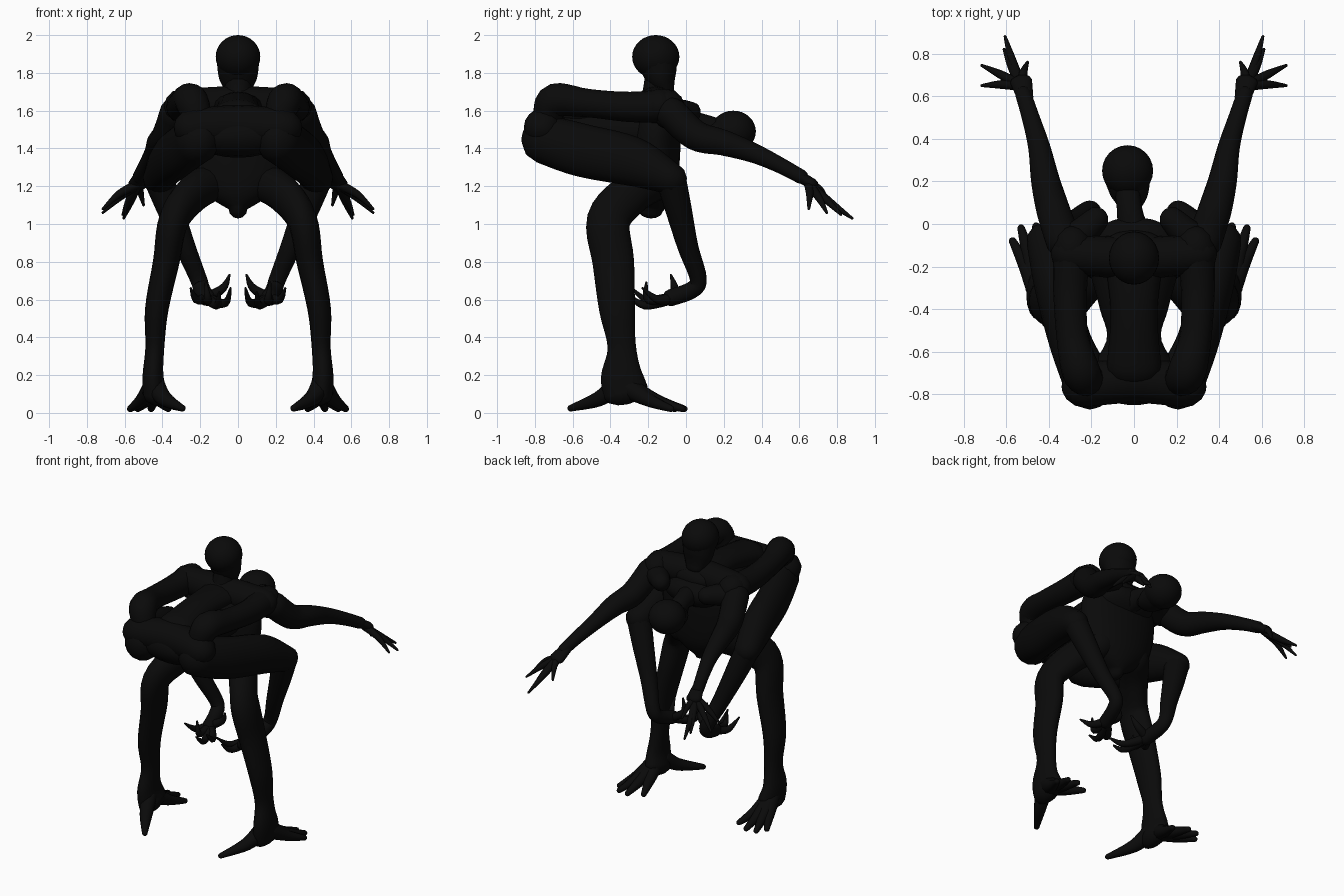
import bpy, bmesh, math
from mathutils import Vector

old = bpy.data.objects.get("Cube")
if old:
    bpy.data.objects.remove(old, do_unlink=True)

# One near-black skin colour
SKIN = (0.003, 0.003, 0.003, 1)
skin = bpy.data.materials.new("black_skin")
skin.use_nodes = True
skin.diffuse_color = SKIN
skin.node_tree.nodes["Principled BSDF"].inputs["Base Color"].default_value = SKIN


def finish(name, bm):
    bmesh.ops.recalc_face_normals(bm, faces=bm.faces[:])
    mesh = bpy.data.meshes.new(name)
    bm.to_mesh(mesh)
    bm.free()
    mesh.materials.append(skin)
    for poly in mesh.polygons:
        poly.use_smooth = True
    obj = bpy.data.objects.new(name, mesh)
    bpy.context.collection.objects.link(obj)
    return obj


def spline(values, steps):
    """Catmull-Rom interpolation through vectors of any length."""
    result = []
    last = len(values) - 1
    for i in range(last):
        a, b = values[max(i - 1, 0)], values[i]
        c, d = values[i + 1], values[min(i + 2, last)]
        for k in range(steps):
            t = k / steps
            result.append([q + t / 2 * (r - p + t * (2*p - 5*q + 4*r - s + t * (3*q - p - 3*r + s)))
                           for p, q, r, s in zip(a, b, c, d)])
    result.append(list(values[last]))
    return result


def tube(name, points, side=1, sides=16, steps=5):
    """Loft along points (x, y, z, radius[, second radius]) with rounded ends."""
    path = spline([(p[0] * side, *p[1:4], p[-1]) for p in points], steps)
    centres = [Vector(p[:3]) for p in path]
    count = len(path)
    span = (centres[-1] - centres[0]).normalized()
    ref = Vector((0, 1, 0)) if abs(span.x) > .8 else Vector((1, 0, 0))
    rings = []
    for i, p in enumerate(path):
        along = (centres[min(i + 1, count - 1)] - centres[max(i - 1, 0)]).normalized()
        wide = (ref - along * ref.dot(along)).normalized()
        ring = (centres[i], along, wide, along.cross(wide), max(p[3], .002), max(p[4], .002))
        rings.append(ring)

    def cap(ring, sign):
        c, along, u, v, a, b = ring
        r = min(a, b) * sign
        return [(c + along * r * math.sin(t), along, u, v, a * math.cos(t), b * math.cos(t))
                for t in (math.pi / 6, math.pi / 3, math.pi / 2.2)]
    rings = cap(rings[0], -1)[::-1] + rings + cap(rings[-1], 1)
    bm = bmesh.new()
    loops = []
    for c, along, u, v, a, b in rings:
        angles = [math.tau * k / sides for k in range(sides)]
        loops.append([bm.verts.new(c + u * a * math.cos(t) + v * b * math.sin(t)) for t in angles])
    for low, high in zip(loops, loops[1:]):
        for k in range(sides):
            n = (k + 1) % sides
            bm.faces.new((low[k], low[n], high[n], high[k]))
    bm.faces.new(loops[0])
    bm.faces.new(loops[-1])
    return finish(name, bm)


def ball(name, centre, size):
    bm = bmesh.new()
    bmesh.ops.create_uvsphere(bm, u_segments=24, v_segments=16, radius=1)
    bmesh.ops.scale(bm, vec=size, verts=bm.verts)
    bmesh.ops.translate(bm, vec=centre, verts=bm.verts)
    return finish(name, bm)


# Upright torso, tapering to the pelvis
tube("upright_torso", [(0, -.19, 1.08, .05, .07), (0, -.18, 1.15, .16, .11), (0, -.17, 1.26, .25, .13),
                       (0, -.16, 1.5, .28, .13), (0, -.16, 1.64, .2, .09)], sides=24)

# Horizontal torso running along the depth
tube("horizontal_torso", [(0, -.73, 1.47, .25, .12), (0, -.55, 1.49, .13, .11), (0, -.4, 1.5, .16, .13),
                          (0, -.2, 1.5, .21, .14), (0, -.06, 1.54, .2, .09)], sides=24)
tube("front_crossbar", [(-.24, -.76, 1.51, .1), (0, -.73, 1.52, .11), (.24, -.76, 1.51, .1)])
tube("shoulder_yoke", [(-.3, -.14, 1.625, .09), (0, -.16, 1.63, .1), (.3, -.14, 1.625, .09)])
tube("upper_spine", [(0, -.68, 1.58, .13, .08), (0, -.4, 1.62, .11, .08), (0, -.1, 1.62, .15, .07)])

# Upright head
ball("upper_cranium", (0, -.16, 1.885), (.118, .125, .115))
tube("upper_jaw", [(0, -.15, 1.86, .112, .105), (0, -.13, 1.77, .1, .08), (0, -.1, 1.7, .065, .04)])
tube("upper_neck", [(0, -.16, 1.6, .1), (0, -.155, 1.7, .075), (0, -.15, 1.8, .065)])

# Second head, reaching out behind
ball("rear_cranium", (-.03, .25, 1.49), (.12, .12, .11))
tube("rear_jaw", [(-.03, .22, 1.48, .11, .09), (-.02, .13, 1.47, .085, .07), (-.02, .08, 1.49, .05, .05)])
tube("rear_neck", [(0, -.06, 1.53, .08), (-.02, .06, 1.53, .06), (-.03, .16, 1.5, .06)])

for side, label in ((1, "left_"), (-1, "right_")):
    # Shoulder blade beside the rear neck
    tube(label + "shoulder_blade", [(.3, -.09, 1.58, .08), (.23, -.03, 1.59, .07), (.18, .02, 1.59, .06)], side)

    # Folded upper arm lying along the top
    tube(label + "folded_arm", [(.29, -.1, 1.625, .09), (.3, -.3, 1.62, .08), (.29, -.52, 1.64, .075),
                                (.25, -.69, 1.655, .09), (.22, -.73, 1.58, .08)], side)

    # Outstretched arm and its long hand
    tube(label + "reaching_arm", [(.33, -.08, 1.59, .085), (.375, .05, 1.47, .08), (.415, .2, 1.43, .068),
                                  (.445, .36, 1.375, .052), (.485, .5, 1.31, .042), (.52, .61, 1.25, .038)], side)
    tube(label + "reaching_palm", [(.51, .59, 1.26, .038, .03), (.53, .67, 1.21, .052, .03)], side)
    fingers = [(.715, .65, 1.08), (.715, .745, 1.06), (.605, .88, 1.03), (.61, .82, 1.05), (.5, .76, 1.1)]
    for k, (x, y, z) in enumerate(fingers):
        tube(label + "reaching_finger_%d" % (k + 1),
             [(.53, .65, 1.21, .025), (.54 + (x - .54) * .5, .66 + (y - .66) * .5, z + .08, .02),
              (x, y, z, .007)], side, 8)

    # Big haunch folding at the knee, then a straight shin swinging down
    tube(label + "haunch", [(.21, -.75, 1.45, .12, .13), (.3, -.55, 1.39, .1, .14), (.37, -.28, 1.33, .1, .13),
                            (.42, -.08, 1.24, .085)], side)
    tube(label + "hanging_shin", [(.42, -.08, 1.24, .08), (.36, -.04, 1.08, .07), (.28, .01, .88, .055),
                                  (.21, .065, .71, .045), (.19, .03, .65, .045), (.165, -.08, .61, .045)], side)
    claws = [((.08, -.06, .66), (.045, -.08, .73)), ((.07, -.18, .58), (.04, -.29, .66)),
             ((.11, -.22, .57), (.1, -.32, .64)), ((.16, -.2, .6), (.17, -.21, .69)),
             ((.22, -.15, .6), (.25, -.23, .66))]
    for k, (knuckle, tip) in enumerate(claws):
        tube(label + "claw_%d" % (k + 1),
             [(.165, -.07, .61, .03), (*knuckle, .022), (*tip, .006)], side, 8)

    # Standing leg
    tube(label + "standing_leg", [(.14, -.17, 1.22, .1), (.24, -.29, 1.16, .09, .11), (.34, -.41, 1.02, .08, .115),
                                  (.38, -.385, .8, .07, .11), (.43, -.365, .55, .062, .095),
                                  (.44, -.34, .35, .05, .075), (.45, -.34, .2, .055, .11),
                                  (.44, -.32, .11, .065, .12)], side)
    # Splayed toes and the opposing inward heel spur
    for k, (x, y) in enumerate([(.37, -.06), (.46, -.01), (.53, -.02), (.57, -.08)]):
        tube(label + "toe_%d" % (k + 1),
             [(.45, -.3, .13, .06), ((x + .45) / 2, (y - .3) / 2, .065, .036), (x, y, .022, .018)], side, 10)
    tube(label + "heel_spur", [(.44, -.36, .15, .055), (.39, -.46, .075, .042), (.295, -.61, .025, .018)], side, 10)
